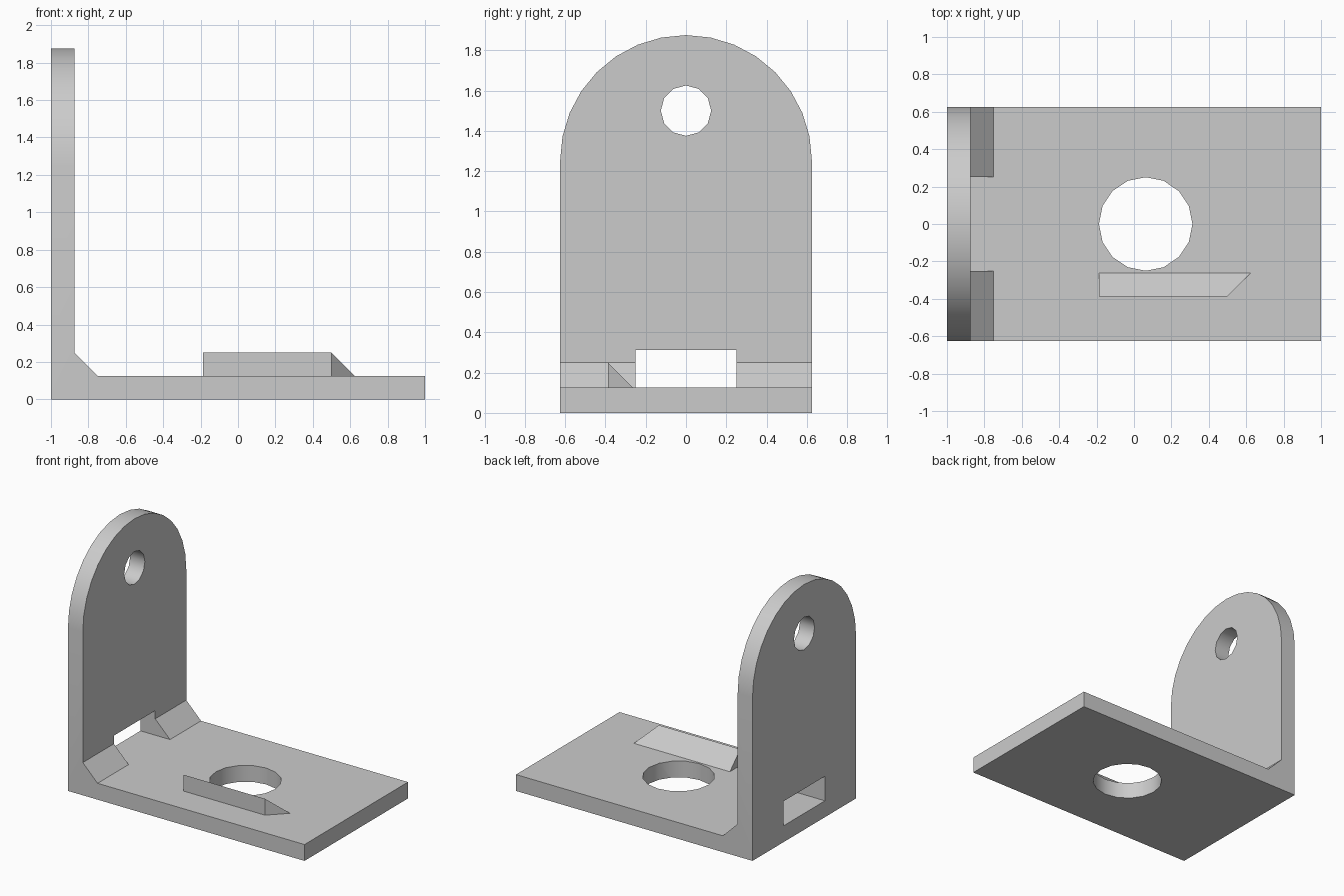
import bpy, bmesh, math
from mathutils import Vector

default = bpy.data.objects.get("Cube")
if default:
    bpy.data.objects.remove(default, do_unlink=True)

T = 0.125          # plate thickness
W = 0.625          # half width
GREY = (0.6, 0.6, 0.6, 1)

metal = bpy.data.materials.new("light_grey")
metal.use_nodes = True
metal.diffuse_color = GREY
metal.node_tree.nodes["Principled BSDF"].inputs["Base Color"].default_value = GREY


def add_object(name, bm):
    bmesh.ops.recalc_face_normals(bm, faces=bm.faces)
    mesh = bpy.data.meshes.new(name)
    bm.to_mesh(mesh)
    bm.free()
    mesh.materials.append(metal)
    obj = bpy.data.objects.new(name, mesh)
    bpy.context.collection.objects.link(obj)
    return obj


def prism(name, outline, direction):
    """Extrude a closed 3D outline along a direction."""
    bm = bmesh.new()
    face = bm.faces.new([bm.verts.new(p) for p in outline])
    ext = bmesh.ops.extrude_face_region(bm, geom=[face])
    moved = [v for v in ext["geom"] if isinstance(v, bmesh.types.BMVert)]
    bmesh.ops.translate(bm, verts=moved, vec=Vector(direction))
    return add_object(name, bm)


def arc(radius, steps, sweep=2 * math.pi):
    return [(radius * math.cos(sweep * i / steps), radius * math.sin(sweep * i / steps))
            for i in range(steps + 1 if sweep < 6 else steps)]


def boolean(target, cutter, operation):
    cutter.hide_render = True
    mod = target.modifiers.new(cutter.name, "BOOLEAN")
    mod.operation, mod.solver, mod.object = operation, "EXACT", cutter
    bpy.context.view_layer.objects.active = target
    bpy.ops.object.modifier_apply(modifier=mod.name)
    bpy.data.objects.remove(cutter, do_unlink=True)


# L-shaped bracket with a chamfered inner corner
side = [(-1, 0), (1, 0), (1, T), (-1 + 2 * T, T), (-1 + T, 2 * T), (-1 + T, 2), (-1, 2)]
bracket = prism("bracket", [(x, -0.7, z) for x, z in side], (0, 1.4, 0))

# Trim to width with a round top
arch = [(W, -0.1)] + [(y, 1.25 + z) for y, z in arc(W, 16, math.pi)] + [(-W, -0.1)]
boolean(bracket, prism("arch_trim", [(-1.1, y, z) for y, z in arch], (2.2, 0, 0)), "INTERSECT")

# Slot through the foot of the upright, splitting the corner into two gussets
slot = [(-0.25, T), (0.25, T), (0.25, 0.3125), (-0.25, 0.3125)]
boolean(bracket, prism("slot_cutter", [(-1.1, y, z) for y, z in slot], (0.4, 0, 0)), "DIFFERENCE")

# Round holes in the upright and the base
pin = [(-1.1, y, 1.5 + z) for y, z in arc(0.125, 12)]
boolean(bracket, prism("pin_hole_cutter", pin, (0.4, 0, 0)), "DIFFERENCE")
bore = [(0.0625 + x, y, -0.1) for x, y in arc(0.25, 16)]
boolean(bracket, prism("base_hole_cutter", bore, (0, 0, 0.4)), "DIFFERENCE")

# Wedge rib beside the base hole, with a slanted end
rib = prism("wedge_rib", [(-0.1875, -0.3875, T), (-0.1875, -0.3875, 2 * T), (-0.1875, -0.2625, T)],
            (0.6875, 0, 0))
for v in rib.data.vertices:
    if v.co.x > 0 and v.co.y > -0.3:
        v.co.x += T

for obj in (bracket, rib):
    bpy.ops.object.select_all(action="DESELECT")
    obj.select_set(True)
    bpy.context.view_layer.objects.active = obj
    bpy.ops.object.shade_smooth_by_angle(angle=math.radians(35))
